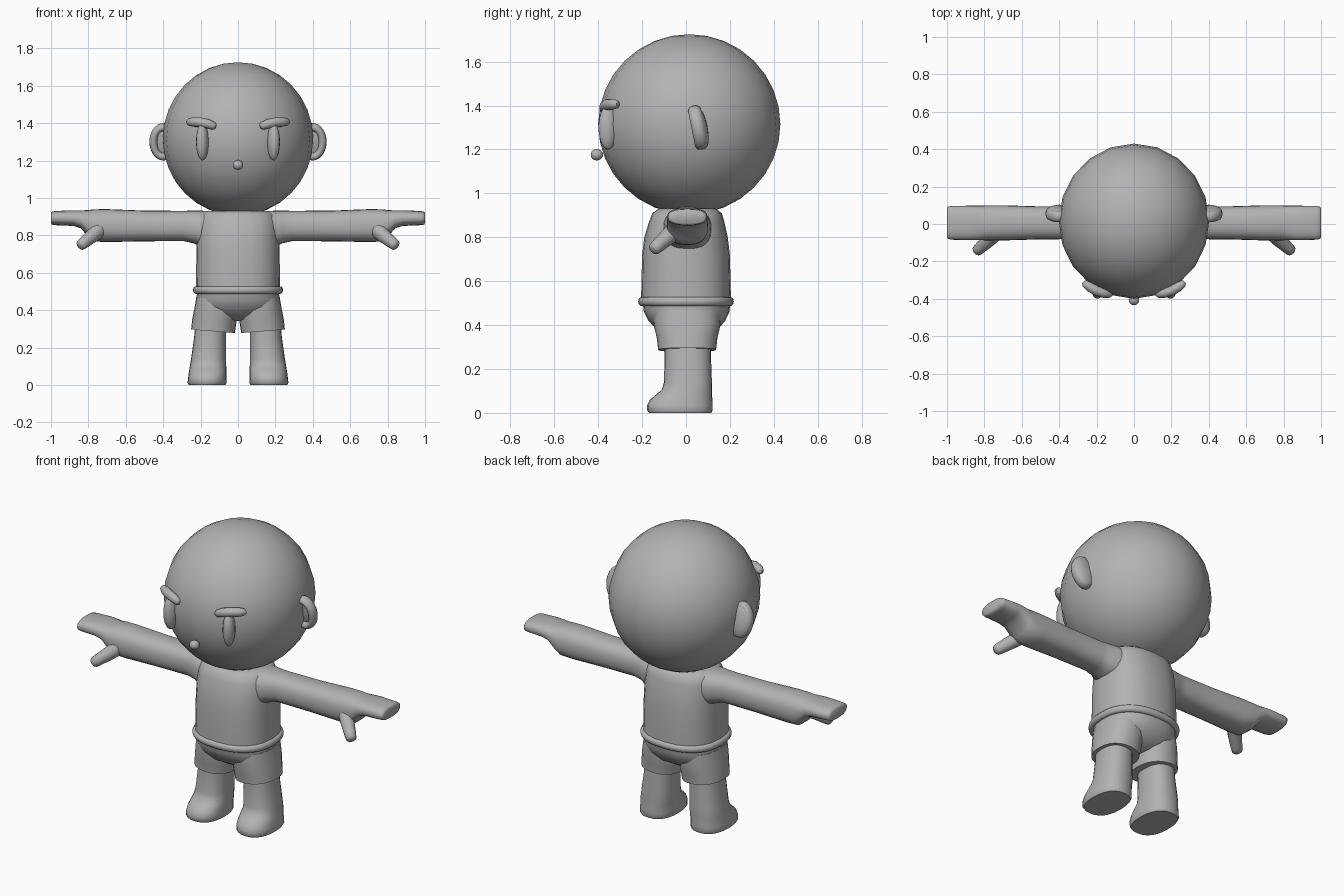
import bpy, bmesh, math
from mathutils import Vector, Euler

if "Cube" in bpy.data.objects:
    bpy.data.objects.remove(bpy.data.objects["Cube"])

grey = bpy.data.materials.new("soft grey")
grey.diffuse_color = (0.45, 0.45, 0.45, 1)
grey.use_nodes = True
grey.node_tree.nodes["Principled BSDF"].inputs["Base Color"].default_value = grey.diffuse_color


def finish(name, bm, mirror=False, angle=50):
    bmesh.ops.recalc_face_normals(bm, faces=bm.faces)
    me = bpy.data.meshes.new(name)
    bm.to_mesh(me)
    bm.free()
    me.materials.append(grey)
    ob = bpy.data.objects.new(name, me)
    bpy.context.collection.objects.link(ob)
    bpy.ops.object.select_all(action='DESELECT')
    ob.select_set(True)
    bpy.context.view_layer.objects.active = ob
    bpy.ops.object.shade_smooth_by_angle(angle=math.radians(angle))
    if mirror:
        ob.modifiers.new("Mirror", 'MIRROR').use_mirror_merge = False
    return ob


def spow(v, p):
    return math.copysign(abs(v) ** (2 / p), v)


def skin(bm, frames, n=24, power=2.0, closed=False):
    """Skin superellipse rings; each frame is (centre, half axis u, half axis v)."""
    rings = []
    for c, u, v in frames:
        ring = []
        for i in range(n):
            a = 2 * math.pi * i / n
            ring.append(bm.verts.new(c + u * spow(math.cos(a), power) + v * spow(math.sin(a), power)))
        rings.append(ring)
    pairs = list(zip(rings, rings[1:]))
    if closed:
        pairs.append((rings[-1], rings[0]))
    else:
        bm.faces.new(rings[0])
        bm.faces.new(rings[-1])
    for a, b in pairs:
        for i in range(n):
            j = (i + 1) % n
            bm.faces.new((a[i], a[j], b[j], b[i]))


def loft_z(name, rows, power=2.0, mirror=False, tilt=0.0):
    """Rows: z, centre x, centre y, half width x, half width y."""
    bm = bmesh.new()
    skin(bm, [(Vector((x, y, z)), Vector((rx, 0, tilt * rx)), Vector((0, ry, 0)))
              for z, x, y, rx, ry in rows], power=power)
    return finish(name, bm, mirror)


def tube(name, pts, mirror=True, n=12):
    """Round tube through points (x, y, z, radius)."""
    bm = bmesh.new()
    P = [Vector(p[:3]) for p in pts]
    frames = []
    for i, p in enumerate(P):
        d = (P[min(i + 1, len(P) - 1)] - P[max(i - 1, 0)]).normalized()
        u = d.cross(Vector((0, 0, 1))).normalized()
        frames.append((p, u * pts[i][3], d.cross(u) * pts[i][3]))
    skin(bm, frames, n)
    return finish(name, bm, mirror)


def ball(name, c, r, rot=(0, 0, 0), mirror=False, seg=20, rings=16):
    bm = bmesh.new()
    bmesh.ops.create_uvsphere(bm, u_segments=seg, v_segments=rings, radius=1)
    e = Euler(rot).to_matrix()
    for v in bm.verts:
        v.co = e @ Vector((v.co.x * r[0], v.co.y * r[1], v.co.z * r[2])) + Vector(c)
    return finish(name, bm, mirror)


# Head and face
ball("head", (0, 0.015, 1.315), (0.402, 0.415, 0.41))
ball("nose", (0, -0.406, 1.176), (0.028, 0.028, 0.026), seg=16, rings=10)
ball("eye", (0.19, -0.355, 1.3), (0.033, 0.045, 0.1), (0, 0, 0.3), True, 16, 14)
tube("eyebrow", [(0.118, -0.376, 1.38, 0.01), (0.128, -0.375, 1.384, 0.02),
                 (0.16, -0.37, 1.396, 0.025), (0.2, -0.358, 1.404, 0.026),
                 (0.24, -0.335, 1.406, 0.025), (0.262, -0.318, 1.406, 0.02),
                 (0.27, -0.31, 1.406, 0.01)])

# Ears: a rim with a thin cupped back, leaning with the side of the head
lean = Euler((0.2, 0, 0)).to_matrix()
ear_c = Vector((0.4, 0.055, 1.3))
bm = bmesh.new()
frames = []
for i in range(28):
    a = 2 * math.pi * i / 28
    out = Vector((math.cos(a) * 0.8, 0, math.sin(a))).normalized()
    c = Vector((0.052 * math.cos(a), 0, 0.08 * math.sin(a)))
    frames.append((ear_c + lean @ c, lean @ out * 0.022, lean @ Vector((0, 0.03, 0))))
skin(bm, frames, 12, closed=True)
finish("ear_rim", bm, True)
ball("ear_back", ear_c + Vector((0, 0.015, 0)), (0.067, 0.028, 0.094), (0.2, 0, 0), True)

# Shirt body and rolled hem
loft_z("shirt_body", [(0.5, 0, 0, 0.225, 0.205), (0.6, 0, 0, 0.224, 0.203),
                      (0.72, 0, 0, 0.222, 0.2), (0.8, 0, 0, 0.22, 0.19),
                      (0.87, 0, 0.003, 0.215, 0.172), (0.91, 0, 0.005, 0.2, 0.158),
                      (0.93, 0, 0.005, 0.17, 0.13)], 2.4)
bm = bmesh.new()
frames = []
for i in range(40):
    a = 2 * math.pi * i / 40
    c, s = spow(math.cos(a), 2.4), spow(math.sin(a), 2.4)
    out = Vector((math.cos(a), math.sin(a), 0))
    frames.append((Vector((0.223 * c, 0.2 * s, 0.507)), out * 0.018, Vector((0, 0, 0.021))))
skin(bm, frames, 12, closed=True)
finish("shirt_hem", bm)

# Arms with mitten hands: x, centre z, half depth y, half height z
rows = [(0.14, 0.835, 0.115, 0.095), (0.21, 0.838, 0.105, 0.094), (0.24, 0.845, 0.093, 0.087),
        (0.29, 0.85, 0.087, 0.081), (0.5, 0.85, 0.088, 0.082), (0.7, 0.852, 0.094, 0.088),
        (0.77, 0.853, 0.094, 0.086), (0.8, 0.863, 0.093, 0.072), (0.84, 0.885, 0.092, 0.048),
        (0.88, 0.892, 0.092, 0.042), (0.975, 0.892, 0.09, 0.038), (0.995, 0.892, 0.086, 0.035),
        (1.0, 0.892, 0.078, 0.028)]
bm = bmesh.new()
skin(bm, [(Vector((x, 0.006, z)), Vector((0, ry, 0)), Vector((0, 0, rz)))
          for x, z, ry, rz in rows], power=2.5)
finish("arm_and_hand", bm, True)
tube("thumb", [(0.73, -0.03, 0.845, 0.05), (0.775, -0.085, 0.8, 0.038),
               (0.825, -0.13, 0.76, 0.032), (0.842, -0.145, 0.746, 0.028),
               (0.848, -0.15, 0.741, 0.016)])

# Shorts
loft_z("shorts_waist", [(0.51, 0, 0.002, 0.218, 0.2), (0.46, 0, 0.003, 0.222, 0.195),
                        (0.42, 0, 0.004, 0.222, 0.175), (0.38, 0, 0.005, 0.19, 0.14),
                        (0.35, 0, 0.005, 0.13, 0.09), (0.343, 0, 0.005, 0.05, 0.05)], 2.3)
loft_z("shorts_leg", [(0.46, 0.118, 0.004, 0.105, 0.15), (0.4, 0.118, 0.005, 0.115, 0.152),
                      (0.34, 0.127, 0.005, 0.118, 0.138), (0.287, 0.134, 0.005, 0.117, 0.132)],
       2.3, True, 0.08)

# Legs with rounded feet
loft_z("leg_and_foot", [(0.36, 0.145, 0.008, 0.08, 0.105), (0.25, 0.149, 0.008, 0.086, 0.106),
                        (0.14, 0.157, 0.009, 0.094, 0.109), (0.105, 0.16, 0.004, 0.097, 0.115),
                        (0.085, 0.161, -0.008, 0.099, 0.127), (0.06, 0.163, -0.022, 0.101, 0.142),
                        (0.035, 0.164, -0.028, 0.103, 0.149), (0.012, 0.165, -0.028, 0.105, 0.149),
                        (0.0, 0.165, -0.027, 0.098, 0.142)], 2.4, True)
